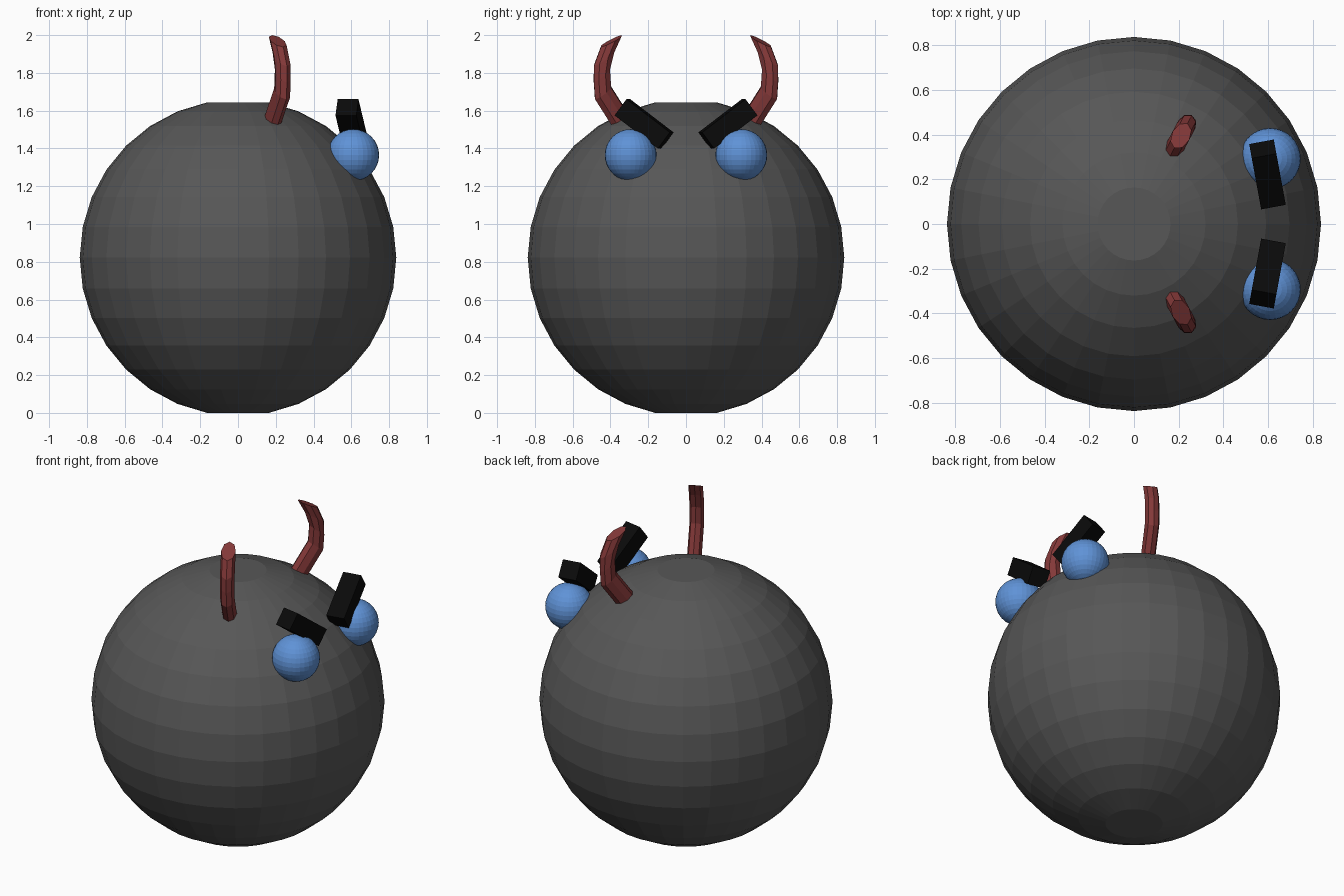
import bpy, bmesh, math
from mathutils import Vector, Matrix

if "Cube" in bpy.data.objects:
    bpy.data.objects.remove(bpy.data.objects["Cube"])


def material(name, rgb):
    m = bpy.data.materials.new(name)
    m.diffuse_color = (*rgb, 1)
    m.use_nodes = True
    m.node_tree.nodes["Principled BSDF"].inputs["Base Color"].default_value = m.diffuse_color
    return m


GREY = material("dark grey", (0.095, 0.095, 0.095))
BLUE = material("blue", (0.115, 0.29, 0.68))
RED = material("dark red", (0.23, 0.04, 0.04))
BLACK = material("black", (0.003, 0.003, 0.003))


def make(name, bm, mat):
    bmesh.ops.recalc_face_normals(bm, faces=bm.faces[:])
    me = bpy.data.meshes.new(name)
    bm.to_mesh(me)
    bm.free()
    me.materials.append(mat)
    ob = bpy.data.objects.new(name, me)
    bpy.context.collection.objects.link(ob)
    return ob


def ball(name, radius, centre, mat, flat_poles=False):
    bm = bmesh.new()
    bmesh.ops.create_uvsphere(bm, u_segments=32, v_segments=16, radius=radius)
    if flat_poles:
        cap = radius * math.cos(math.pi / 16)
        for v in bm.verts:
            v.co.z = max(-cap, min(cap, v.co.z))
    bmesh.ops.translate(bm, verts=bm.verts[:], vec=centre)
    return make(name, bm, mat)


# Round body with flattened poles, standing on the ground
R = 0.838
ball("body", R, (0, 0, R * math.cos(math.pi / 16)), GREY, True)

# Horn rings: inner (radius, z) and outer (radius, z) in the horn's upright plane
HORN = [((0.30, 1.52), (0.43, 1.50)),
        ((0.45, 1.73), (0.545, 1.66)),
        ((0.458, 1.83), (0.552, 1.75)),
        ((0.428, 1.92), (0.552, 1.835)),
        ((0.385, 2.0), (0.51, 1.937))]


def horn(name, side):
    a = math.radians(62)
    out = Vector((math.cos(a), side * math.sin(a), 0))
    across = Vector((-out.y, out.x, 0))
    bm = bmesh.new()
    rings = []
    for (r0, z0), (r1, z1) in HORN:
        p0 = out * r0 + Vector((0, 0, z0))
        p1 = out * r1 + Vector((0, 0, z1))
        mid, half = (p0 + p1) / 2, (p1 - p0) / 2
        ring = []
        for k in range(8):
            t = k * math.pi / 4
            ring.append(bm.verts.new(mid + half * math.cos(t) + across * 0.042 * math.sin(t)))
        rings.append(ring)
    for lo, hi in zip(rings, rings[1:]):
        for k in range(8):
            j = (k + 1) % 8
            bm.faces.new((lo[k], lo[j], hi[j], hi[k]))
    bm.faces.new(rings[0])
    bm.faces.new(rings[-1])
    make(name, bm, RED)


def brow(name, side):
    bm = bmesh.new()
    bmesh.ops.create_cube(bm, size=1)
    turn = (Matrix.Rotation(side * math.radians(10.4), 4, 'Z')
            @ Matrix.Rotation(side * math.radians(37), 4, 'X'))
    bm.transform(Matrix.Translation((0.598, side * 0.222, 1.53)) @ turn
                 @ Matrix.Diagonal((0.112, 0.292, 0.107, 1)))
    make(name, bm, BLACK)


# Eyes, slanted brows and horns on both sides
for side, label in ((1, "left"), (-1, "right")):
    ball(label + "_eye", 0.137, (0.61, side * 0.293, 1.365), BLUE)
    brow(label + "_brow", side)
    horn(label + "_horn", side)
